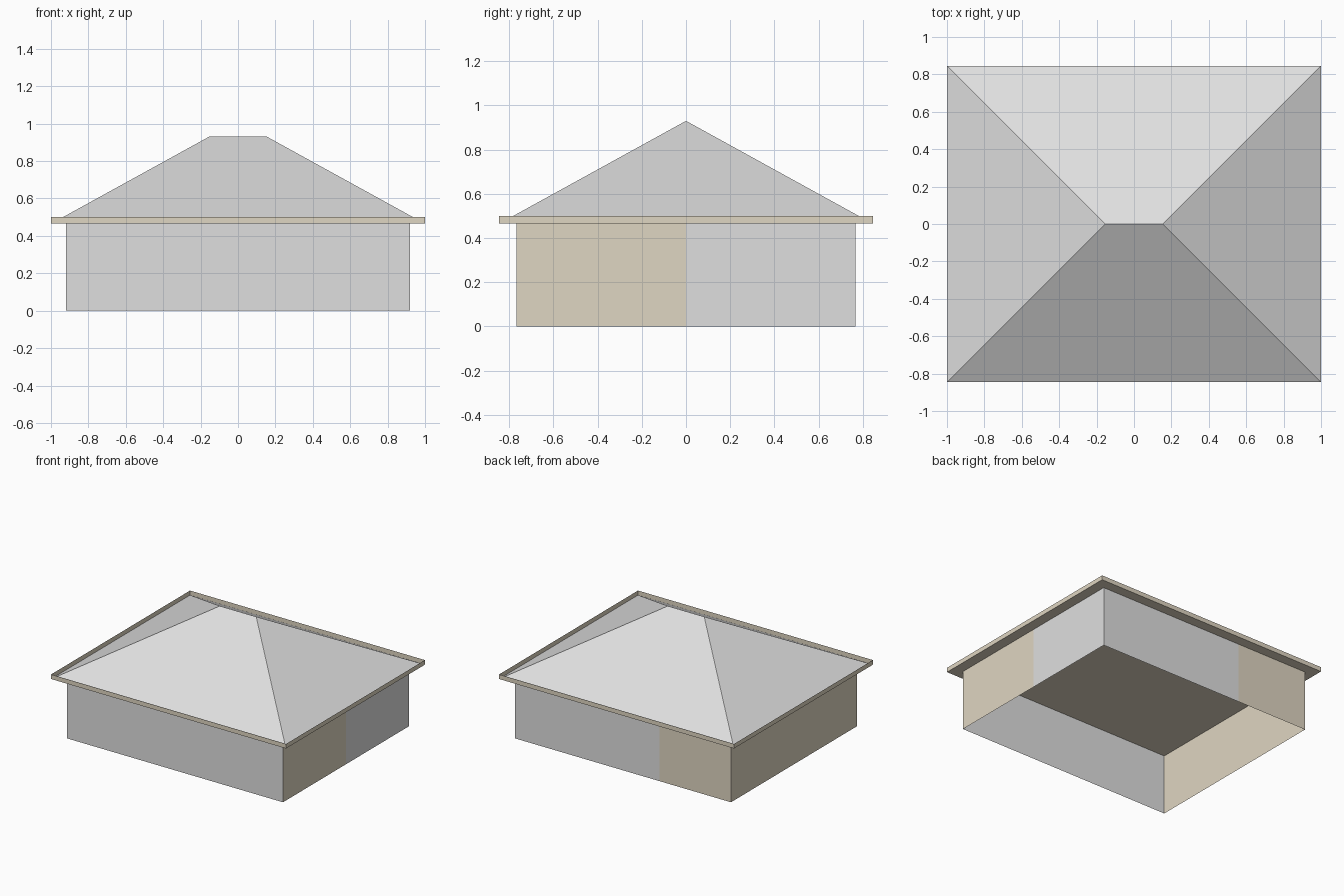
import bpy

cube = bpy.data.objects.get("Cube")
if cube:
    bpy.data.objects.remove(cube, do_unlink=True)

WALL_X, WALL_Y = 0.92, 0.767
EAVE_X, EAVE_Y = 1.0, 0.845
EAVE_Z, FASCIA_TOP = 0.465, 0.5
RIDGE_X, RIDGE_Z = 0.155, 0.93


def material(name, color):
    mat = bpy.data.materials.new(name)
    mat.use_nodes = True
    mat.diffuse_color = (*color, 1)
    mat.node_tree.nodes["Principled BSDF"].inputs["Base Color"].default_value = (*color, 1)
    return mat


GREY = material("light grey", (0.74, 0.74, 0.74))
TAN = material("warm tan", (0.74, 0.67, 0.54))


def build(name, verts, faces, *mats):
    mesh = bpy.data.meshes.new(name)
    mesh.from_pydata(verts, [], faces)
    for mat in mats:
        mesh.materials.append(mat)
    obj = bpy.data.objects.new(name, mesh)
    bpy.context.collection.objects.link(obj)
    return obj


def band(name, path, z0, z1, *mats):
    """Closed vertical sheet around a counter-clockwise plan outline."""
    n = len(path)
    verts = [(x, y, z) for z in (z0, z1) for x, y in path]
    faces = [(i, (i + 1) % n, n + (i + 1) % n, n + i) for i in range(n)]
    return build(name, verts, faces, *mats)


def rectangle(x, y):
    return [(-x, -y), (x, -y), (x, y), (-x, y)]


# Walls, open underneath, split where the cladding changes
corners = rectangle(WALL_X, WALL_Y)
outline = corners[:2] + [(WALL_X, 0)] + corners[2:3] + [(-0.31, WALL_Y)] + corners[3:]
walls = band("walls", outline, 0, EAVE_Z, GREY, TAN)
for face in walls.data.polygons:
    c = face.center
    right_front = c.x > WALL_X - 0.01 and c.y < 0
    left_or_back = c.x < -0.31 and c.y > -WALL_Y + 0.01
    face.material_index = int(right_front or left_or_back)

# Fascia board around the eaves
eaves = rectangle(EAVE_X, EAVE_Y)
band("fascia", eaves, EAVE_Z, FASCIA_TOP, TAN)

# Flat soffit and ceiling, facing down
rim = [(x, y, EAVE_Z) for x, y in eaves]
build("soffit", rim, [(3, 2, 1, 0)], TAN)

# Hipped roof rising from the foot of the fascia
ridge = [(-RIDGE_X, 0, RIDGE_Z), (RIDGE_X, 0, RIDGE_Z)]
build("hip_roof", rim + ridge,
      [(0, 1, 5, 4), (1, 2, 5), (2, 3, 4, 5), (3, 0, 4)], GREY)
